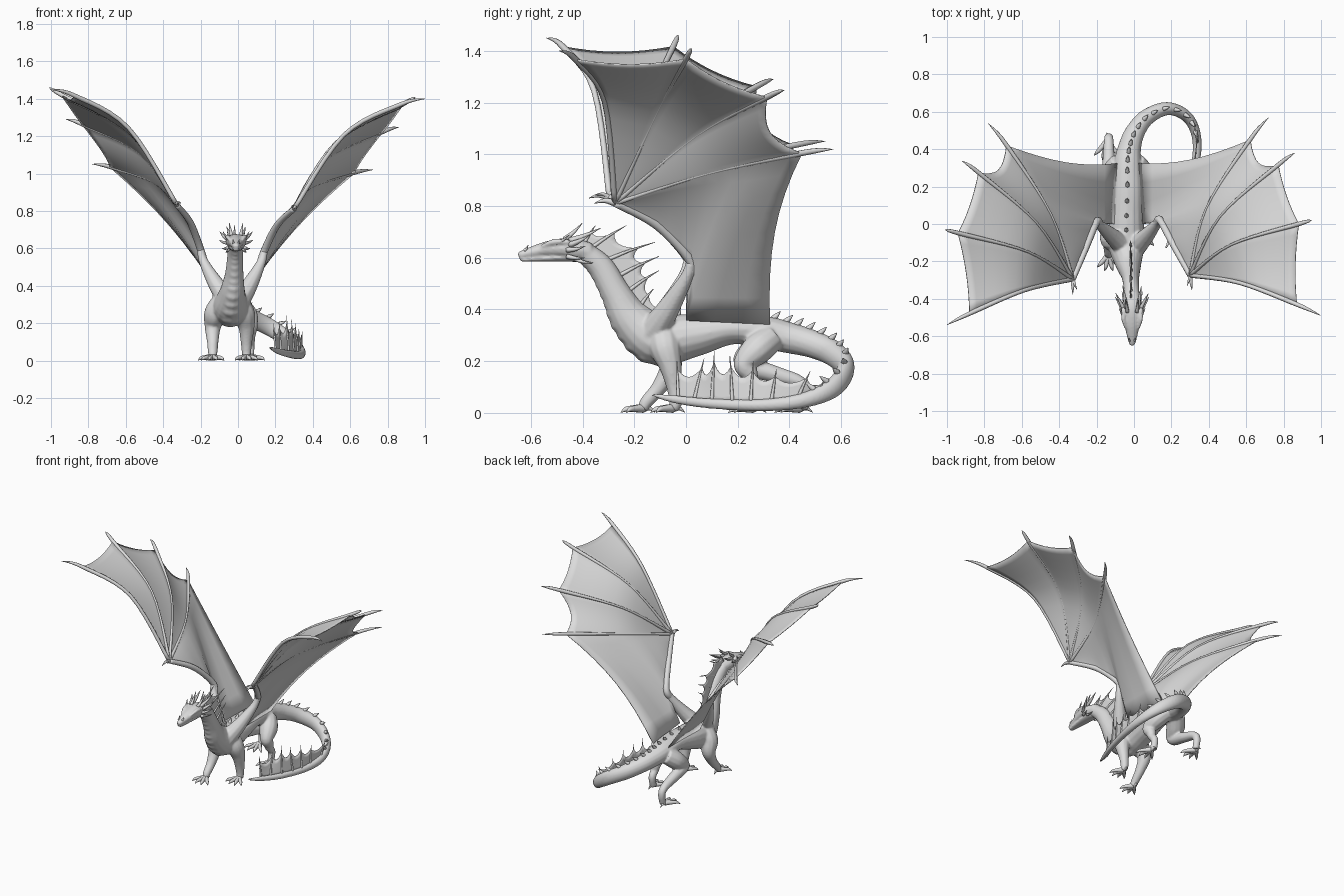
import bpy, bmesh, math
from mathutils import Vector

old = bpy.data.objects.get("Cube")
if old:
    bpy.data.objects.remove(old, do_unlink=True)

grey = bpy.data.materials.new("plain_grey")
grey.use_nodes = True
grey.diffuse_color = (0.72, 0.72, 0.72, 1)
grey.node_tree.nodes["Principled BSDF"].inputs["Base Color"].default_value = grey.diffuse_color

X, Y, Z = Vector((1, 0, 0)), Vector((0, 1, 0)), Vector((0, 0, 1))


def spline(pts, n=6):
    """Smooth curve through tuples of any length."""
    out = []
    last = len(pts) - 1
    for i in range(last):
        a, b, c, d = (pts[max(0, min(last, i + k))] for k in (-1, 0, 1, 2))
        for j in range(n):
            t = j / n
            out.append(tuple(q + 0.5 * t * (r - p + t * (2*p - 5*q + 4*r - s + t * (3*(q - r) + s - p)))
                             for p, q, r, s in zip(a, b, c, d)))
    return out + [tuple(pts[-1])]


def tangent(row, i):
    a, b = row[max(0, i - 1)], row[min(len(row) - 1, i + 1)]
    return (Vector(b[:3]) - Vector(a[:3])).normalized()


def tube(bm, pts, n=6, sides=10, ref=Z):
    """Tapered tube; each point is x, y, z, half width and optional half height."""
    row = spline(pts, n)
    rings = []
    for i, p in enumerate(row):
        t = tangent(row, i)
        side = t.cross(ref).normalized()
        up = side.cross(t)
        rw, rh = max(p[3], 0.001), max(p[-1], 0.001)
        ring = []
        for k in range(sides):
            a = math.tau * k / sides
            ring.append(bm.verts.new(Vector(p[:3]) + side * rw * math.cos(a) + up * rh * math.sin(a)))
        rings.append(ring)
    for r, s in zip(rings, rings[1:]):
        for k in range(sides):
            m = (k + 1) % sides
            bm.faces.new((r[k], r[m], s[m], s[k]))
    bm.faces.new(rings[0])
    bm.faces.new(rings[-1])


def spike(bm, base, tip, r, lift=0.01, ref=X):
    mid = (Vector(base) + Vector(tip)) / 2 + Z * lift
    tube(bm, [(*base, r), (*mid, r * 0.65), (*tip, 0.001)], 3, 6, ref)


def sheet(bm, rows):
    grid = [[bm.verts.new(p) for p in row] for row in rows]
    for r, s in zip(grid, grid[1:]):
        for k in range(len(r) - 1):
            bm.faces.new((r[k], r[k + 1], s[k + 1], s[k]))


def finish(bm, name):
    bmesh.ops.remove_doubles(bm, verts=bm.verts, dist=0.00005)
    bmesh.ops.recalc_face_normals(bm, faces=bm.faces)
    for f in bm.faces:
        f.smooth = True
    me = bpy.data.meshes.new(name)
    bm.to_mesh(me)
    bm.free()
    me.materials.append(grey)
    ob = bpy.data.objects.new(name, me)
    bpy.context.collection.objects.link(ob)
    return ob


def place(p, s):
    """The right wing is mirrored and swept a little higher and further forward."""
    if s > 0:
        return Vector(p)
    k = max(0, p[2] - .4) * .05
    return Vector((-.06 - p[0] + .12 * max(0, -p[1]), p[1] - k, p[2] + k))


# Neck, torso and curled tail as one flowing path
spine = [
    (-.01, -.40, .625, .042, .04), (-.015, -.33, .565, .042, .05), (-.02, -.27, .46, .05, .058),
    (-.03, -.21, .36, .07, .08), (-.04, -.11, .285, .098, .1), (-.04, .03, .3, .092, .084),
    (-.035, .18, .325, .08, .06), (-.035, .31, .31, .075, .064), (-.025, .4, .29, .063, .06),
    (.005, .49, .266, .053, .054), (.07, .572, .228, .044, .05), (.18, .617, .172, .035, .046),
    (.285, .572, .1, .03, .04), (.335, .46, .05, .025, .03), (.325, .3, .03, .022, .024),
    (.27, .1, .036, .018, .02), (.21, -.04, .052, .014, .016), (.17, -.13, .07, .006, .006)]
path = spline(spine)
body = bmesh.new()
tube(body, spine, 6, 16)

# Ridged throat and chest plates
plates = []
for i in range(3, 27):
    p = path[i]
    d = tangent(path, i).cross(X).normalized()
    c = Vector(p[:3]) + d * p[4] * 0.4
    w = 1.0 if i % 2 else 0.9
    plates.append((*c, p[3] * 0.74 * w, p[4] * 0.66 * w))
tube(body, plates, 3, 12)

# Skull, jaw and brows
tube(body, [(-.01, -.37, .62, .04, .038), (-.01, -.45, .635, .056, .042), (-.01, -.53, .634, .044, .032),
            (-.01, -.61, .618, .026, .02), (-.01, -.648, .608, .014, .013)], 6, 12)
tube(body, [(-.01, -.42, .605, .042, .022), (-.01, -.54, .597, .032, .012), (-.01, -.64, .592, .016, .008)], 6, 10)

# Legs, feet and upper wing arms
feet = bmesh.new()
elbow, lower_arm, forearm = (.14, .02, .585), (.122, .0, .52), (.21, -.11, .725)


def foot(x, y, size):
    for a in (-0.75, -0.25, 0.25, 0.75):
        dx, dy = math.sin(a) * size, -math.cos(a) * size
        tube(feet, [(x, y, .018, .018), (x + dx * .55, y + dy * .55, .016, .012),
                    (x + dx * .8, y + dy * .8, .013, .009), (x + dx, y + dy, .001, .001)], 4, 8)
    spike(feet, (x, y, .016), (x, y + size * .5, .002), .014)


for s, fy, hy in ((-1, -.165, .45), (1, -.05, .27)):
    tube(body, [(-.01 + s * .035, -.56, .645, .006), (-.01 + s * .046, -.51, .662, .012),
                (-.01 + s * .048, -.45, .66, .012)], 4, 8)
    x = -.045 + s * .09
    tube(body, [(x - s * .05, -.09, .31, .06), (x - s * .015, -.08, .25, .062), (x, -.06, .18, .044),
                (x, (fy - .04) / 2, .1, .031), (x, fy + .01, .04, .025), (x, fy, .012, .02)], 6, 12, X)
    foot(x, fy, .09)
    h = -.035 + s * .1
    tube(body, [(h - s * .06, .33, .29, .055), (h - s * .02, .275, .245, .06), (h, .225, .19, .042),
                (h, (.22 + hy) / 2, .152, .034), (h, hy - .015, .12, .027), (h, hy + .012, .08, .024),
                (h, hy, .015, .022)], 6, 12, X)
    foot(h + s * .01, hy - .01, .1)
    tube(body, [(*place(p, s), r) for p, r in (
        ((.0, -.13, .31), .06), ((.06, -.07, .4), .045), (lower_arm, .026), (elbow, .02))], 6, 10, Y)

ob = finish(body, "body")
rm = ob.modifiers.new("blend", 'REMESH')
rm.mode = 'VOXEL'
rm.voxel_size = 0.006
rm.use_smooth_shade = True
sm = ob.modifiers.new("soften", 'SMOOTH')
sm.factor, sm.iterations = 0.5, 6
finish(feet, "feet")

# Horns, cheek frills and nose spikes
horns = bmesh.new()
for s in (-1, 1):
    for a, b, r in (((.03, -.45, .665), (.05, -.33, .715), .013), ((.025, -.47, .67), (.036, -.4, .735), .011),
                    ((.046, -.45, .65), (.088, -.37, .69), .012), ((.05, -.46, .63), (.09, -.39, .645), .011),
                    ((.045, -.46, .605), (.075, -.39, .6), .01), ((.046, -.5, .655), (.07, -.45, .69), .008),
                    ((.04, -.43, .595), (.055, -.36, .58), .009),
                    ((.014, -.625, .628), (.017, -.61, .65), .007)):
        spike(horns, (-.01 + s * a[0], *a[1:]), (-.01 + s * b[0], *b[1:]), r, -.004)
finish(horns, "horns")


def crest(name, pairs, web):
    """Spines joined by a scalloped web."""
    rays, skin = bmesh.new(), bmesh.new()
    rows = []
    for i, (a, b) in enumerate(pairs):
        spike(rays, a, b, .008, .004, X)
        for j in range(6 if i < len(pairs) - 1 else 1):
            s = j / 6
            c, d = pairs[min(i + 1, len(pairs) - 1)]
            low, top = Vector(a).lerp(Vector(c), s), Vector(b).lerp(Vector(d), s)
            h = web * (1 - s * (1 - s))
            rows.append([low.lerp(top, h * k / 4) for k in range(5)])
    sheet(skin, rows)
    finish(rays, name + "_spines")
    finish(skin, name + "_web").modifiers.new("thickness", 'SOLIDIFY').thickness = 0.005


crest("neck_crest", [((-.015, a, b), (-.02, c, d)) for a, b, c, d in (
    (-.40, .645, -.35, .725), (-.37, .635, -.23, .725), (-.31, .59, -.12, .66), (-.26, .53, -.105, .605),
    (-.225, .47, -.105, .55), (-.18, .41, -.125, .48), (-.13, .37, -.09, .42))], 0.66)
crest("tail_fin", [((.2, -.03, .05), (.19, -.035, .2)), ((.23, .03, .04), (.22, .07, .21)),
                   ((.27, .1, .035), (.26, .11, .24)), ((.3, .18, .035), (.285, .17, .22)),
                   ((.32, .25, .035), (.305, .26, .2)), ((.33, .33, .04), (.325, .35, .17)),
                   ((.337, .43, .05), (.345, .48, .16)), ((.32, .51, .07), (.33, .53, .12))], 0.78)

# Spikes down the back and tail
spikes = bmesh.new()
for i in range(28, 78, 3):
    p = path[i]
    t = tangent(path, i)
    up = (Z - t * t.z).normalized()
    base = Vector(p[:3]) + up * p[4] * 0.9
    spike(spikes, base, base + up * .034 + t * .022, .013, 0)
finish(spikes, "back_spikes")

# Wings: forearm, four arched fingers, thumb claws and membrane
wrist = (.3, -.275, .812)
fingers = [
    [wrist, (.565, -.315, 1.205), (.87, -.43, 1.37), (1.0, -.49, 1.4)],
    [wrist, (.52, -.11, 1.165), (.88, 0, 1.37), (.95, .02, 1.41)],
    [wrist, (.46, .04, 1.072), (.77, .315, 1.222), (.86, .38, 1.248)],
    [wrist, (.385, .08, .925), (.62, .45, 1.005), (.72, .57, 1.02)]]
panels = ((.03, -.004), (.025, -.004), (.085, -.004), (.065, .02))  # trailing scallop and billow

for s, side in ((1, "left"), (-1, "right")):
    bones, skin = bmesh.new(), bmesh.new()
    arm = ((lower_arm, .022), (elbow, .02), (forearm, .018), (wrist, .015))
    tube(bones, [(*place(p, s), r) for p, r in arm], 6, 10, X)
    spike(bones, place(wrist, s), place((.31, -.355, .81), s), .014)
    spike(bones, place(wrist, s), place((.285, -.33, .82), s), .01)
    curves = []
    for f, width in zip(fingers, (.011, .007, .007, .007)):
        pts = [place(p, s) for p in f]
        tube(bones, [(*p, r) for p, r in zip(pts, (.012, width, .012, .001))], 6, 8, Y)
        curves.append([Vector(p) for p in spline(pts)[:13]])
    # Inner edge follows the forearm, upper arm and flank
    inner = [place(p, s) for p in (wrist, forearm, elbow, (.045, 0, .36), (.025, .325, .345))]
    curves.append([a.lerp(b, j / 3) for a, b in zip(inner, inner[1:]) for j in range(3)] + [inner[-1]])
    rows = []
    for a, b, (pull, billow) in zip(curves, curves[1:], panels):
        for j in range(9):
            u = j / 8
            bow = 4 * u * (1 - u)
            row = []
            for i in range(13):
                p = a[i].lerp(b[i], u)
                t = i / 12
                p += (a[0] - p) * pull * bow * t * t + (Z - X * s) * billow * bow * t
                row.append(p)
            rows.append(row)
    sheet(skin, rows)
    finish(bones, side + "_wing_bones")
    finish(skin, side + "_wing_membrane").modifiers.new("thickness", 'SOLIDIFY').thickness = 0.006
